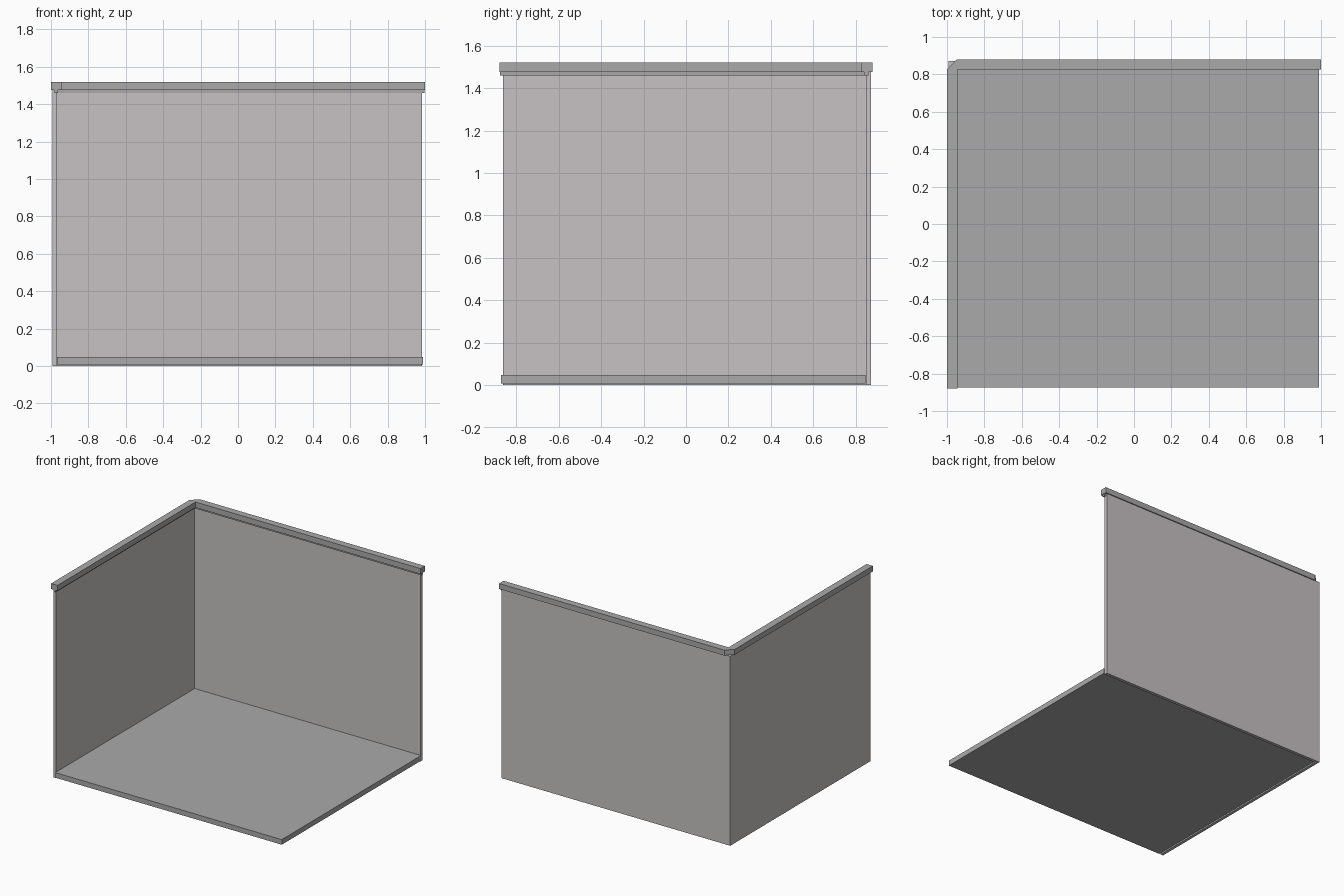
import bpy
import bmesh

if "Cube" in bpy.data.objects:
    bpy.data.objects.remove(bpy.data.objects["Cube"])


def material(name, rgb):
    m = bpy.data.materials.new(name)
    m.diffuse_color = (*rgb, 1)
    m.use_nodes = True
    m.node_tree.nodes["Principled BSDF"].inputs["Base Color"].default_value = m.diffuse_color
    return m


GREY = material("mid_grey", (0.40, 0.40, 0.40))
WALL = material("warm_light_grey", (0.57, 0.535, 0.54))


def slab(name, plan, z0, z1, mat):
    """Extrude a flat plan outline from z0 up to z1."""
    bm = bmesh.new()
    face = bm.faces.new([bm.verts.new((x, y, z0)) for x, y in plan])
    ext = bmesh.ops.extrude_face_region(bm, geom=[face])
    for v in ext["geom"]:
        if isinstance(v, bmesh.types.BMVert):
            v.co.z = z1
    bmesh.ops.recalc_face_normals(bm, faces=bm.faces)
    me = bpy.data.meshes.new(name)
    bm.to_mesh(me)
    bm.free()
    me.materials.append(mat)
    ob = bpy.data.objects.new(name, me)
    bpy.context.collection.objects.link(ob)
    return ob


def corner_plan(x_out, x_in, y_in, y_out, x_end, y_end, cut=0):
    """L-shaped outline along the left and back, outer corner optionally cut."""
    corner = [(x_out, y_out - cut), (x_out + cut, y_out)] if cut else [(x_out, y_out)]
    return [(x_out, y_end)] + corner + [
        (x_end, y_out), (x_end, y_in), (x_in, y_in), (x_in, y_end)]


# floor slab
slab("floor", [(-0.968, -0.873), (0.99, -0.873), (0.99, 0.847), (-0.968, 0.847)],
     0.008, 0.048, GREY)

# two walls meeting in the back left corner
slab("walls", corner_plan(-0.993, -0.97, 0.848, 0.872, 0.985, -0.862),
     0.0, 1.481, WALL)

# top rail: wide cap with a cut outer corner, and a narrow lip below
slab("rail_cap", corner_plan(-1.0, -0.945, 0.825, 0.88, 1.0, -0.88, 0.053),
     1.477, 1.52, GREY)
slab("rail_lip", corner_plan(-0.982, -0.962, 0.84, 0.861, 0.997, -0.877),
     1.46, 1.479, GREY)
